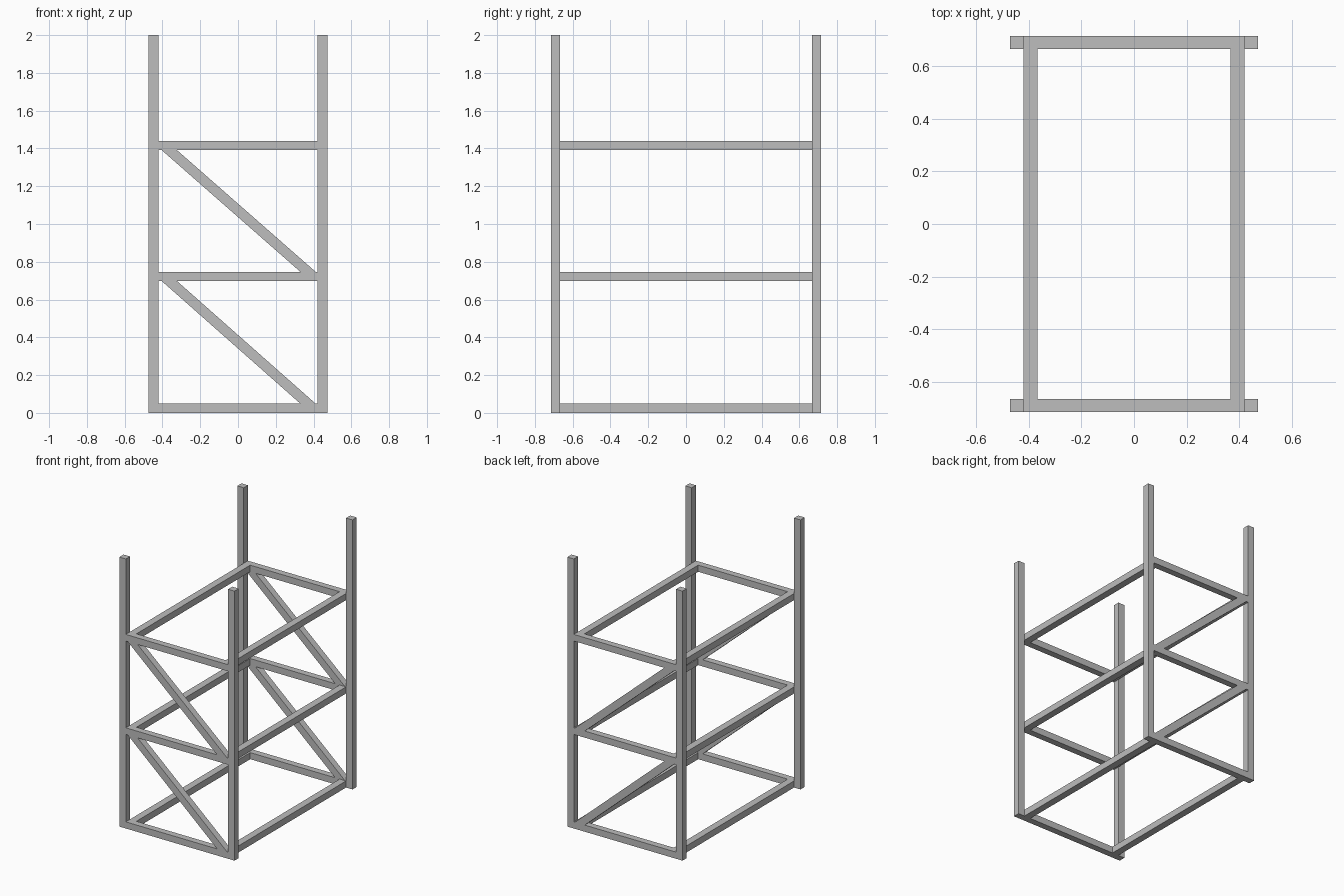
import bpy
import bmesh

cube = bpy.data.objects.get("Cube")
if cube:
    bpy.data.objects.remove(cube, do_unlink=True)

# Main dimensions of the frame
HALF_X, HALF_Y, HEIGHT = 0.473, 0.716, 2.0
BAR = 0.049                       # thickness of the square stock
POST_IN = 0.42                    # inner side of the posts
RAIL_Z = (0.0, 0.698, 1.391)      # underside of each rail level

steel = bpy.data.materials.new("plain_grey_steel")
steel.use_nodes = True
GREY = (0.51, 0.51, 0.51, 1)
steel.diffuse_color = GREY
steel.node_tree.nodes["Principled BSDF"].inputs["Base Color"].default_value = GREY


def bar(name, profile, y0, y1):
    """Extrude an x-z outline from y0 to y1."""
    bm = bmesh.new()
    face = bm.faces.new([bm.verts.new((x, y0, z)) for x, z in profile])
    ext = bmesh.ops.extrude_face_region(bm, geom=[face])
    moved = [v for v in ext["geom"] if isinstance(v, bmesh.types.BMVert)]
    bmesh.ops.translate(bm, verts=moved, vec=(0, y1 - y0, 0))
    bmesh.ops.recalc_face_normals(bm, faces=bm.faces)
    mesh = bpy.data.meshes.new(name)
    bm.to_mesh(mesh)
    bm.free()
    mesh.materials.append(steel)
    obj = bpy.data.objects.new(name, mesh)
    bpy.context.collection.objects.link(obj)
    return obj


def rect(x0, x1, z0, z1):
    return [(x0, z0), (x1, z0), (x1, z1), (x0, z1)]


inner_y = HALF_Y - BAR
ends = {"front": (-HALF_Y, -inner_y), "back": (inner_y, HALF_Y)}
sides = {"left": (POST_IN, HALF_X), "right": (-HALF_X, -POST_IN)}

for end, (y0, y1) in ends.items():
    # Corner posts
    for side, (x0, x1) in sides.items():
        bar(f"{end}_{side}_post", rect(x0, x1, 0, HEIGHT), y0, y1)
    # Cross rails between the posts
    for level, z in enumerate(RAIL_Z, 1):
        bar(f"{end}_rail_{level}", rect(-POST_IN, POST_IN, z, z + BAR), y0, y1)
    # Diagonal braces, cut flush with the rails above and below
    for level, (low, high) in enumerate(zip(RAIL_Z, RAIL_Z[1:]), 1):
        bottom = low + BAR
        bar(f"{end}_brace_{level}",
            [(0.33, bottom), (0.411, bottom), (-0.323, high), (-0.404, high)], y0, y1)

# Long side rails, set just inside the posts
for side, sign in (("left", 1), ("right", -1)):
    x0, x1 = sorted((sign * (POST_IN - 0.053), sign * POST_IN))
    for level, z in enumerate(RAIL_Z, 1):
        bar(f"{side}_side_rail_{level}", rect(x0, x1, z, z + BAR), -inner_y, inner_y)
